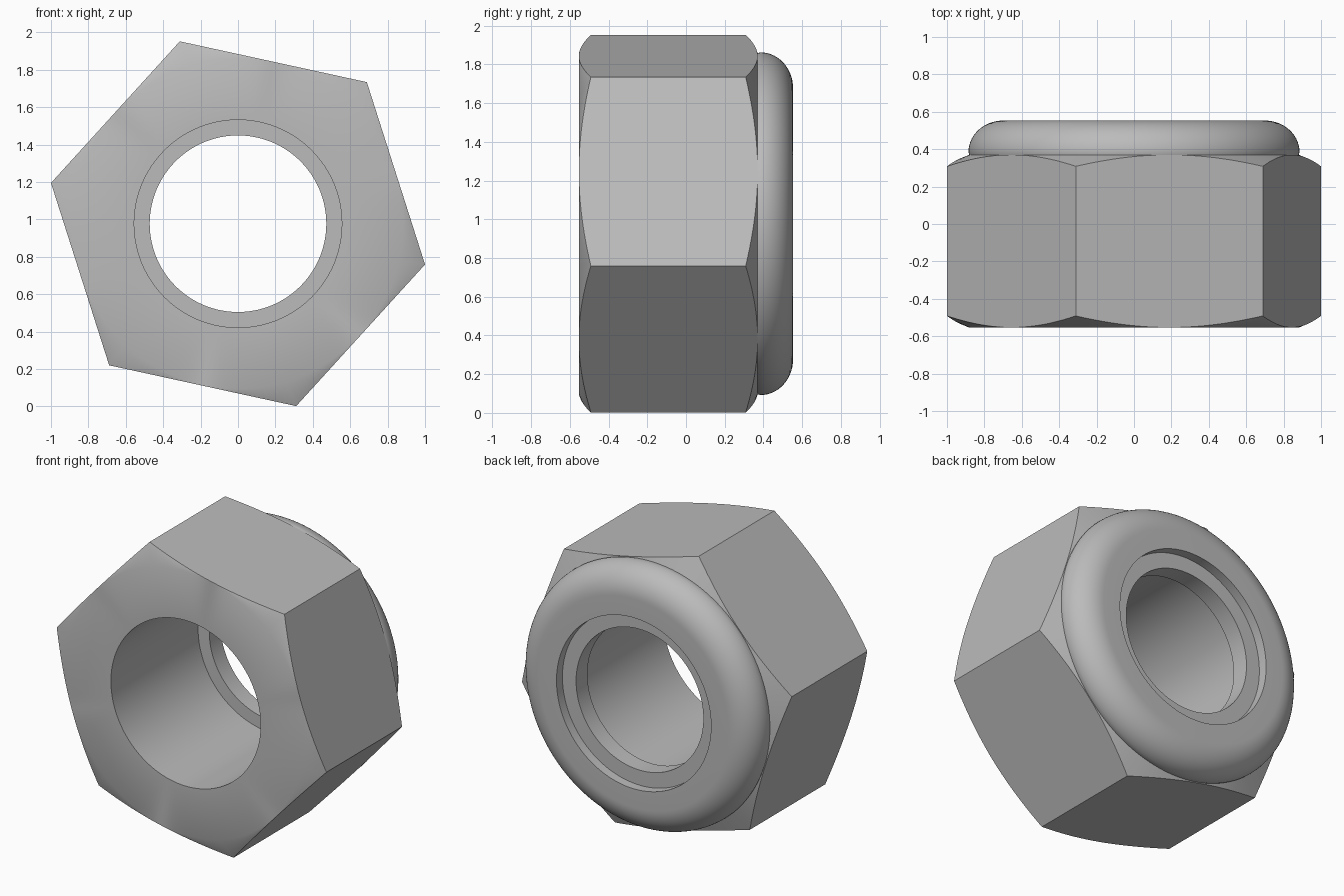
import bpy, bmesh, math

cube = bpy.data.objects.get("Cube")
if cube:
    bpy.data.objects.remove(cube, do_unlink=True)

CENTRE_Z = 0.977
CORNER = 1.0235                              # hexagon corner radius
FLAT = CORNER * math.cos(math.pi / 6)        # hexagon flat radius
TURN = math.radians(-12.3)                   # twist of the hexagon
SEGMENTS = 192
FRONT, SHOULDER, BACK = -0.553, 0.37, 0.553
CHAMFER = 0.45                               # chamfer slope
BORE, RECESS, INSERT = 0.555, 0.573, 0.472

steel = bpy.data.materials.new("steel_grey")
steel.use_nodes = True
colour = (0.5, 0.5, 0.5, 1)
steel.diffuse_color = colour
steel.node_tree.nodes["Principled BSDF"].inputs["Base Color"].default_value = colour


def circle(radius, y):
    return lambda a: (radius, y)


def hex_edge(y, direction):
    """Outline on the hexagon, pulled in towards its corners by a conical chamfer."""
    def point(a):
        r = FLAT / math.cos(a % (math.pi / 3) - math.pi / 6)
        return r, y + direction * (r - FLAT) * CHAMFER
    return point


def loft(name, sections):
    """Skin a row of closed rings around the y axis, in profile order."""
    bm = bmesh.new()
    rings = []
    for section in sections:
        ring = []
        for i in range(SEGMENTS):
            a = math.tau * i / SEGMENTS
            r, y = section(a)
            ring.append(bm.verts.new((r * math.cos(a + TURN), y,
                                      CENTRE_Z + r * math.sin(a + TURN))))
        rings.append(ring)
    for lower, upper in zip(rings, rings[1:]):
        for i in range(SEGMENTS):
            j = (i + 1) % SEGMENTS
            bm.faces.new((lower[i], upper[i], upper[j], lower[j]))
    mesh = bpy.data.meshes.new(name)
    bm.to_mesh(mesh)
    bm.free()
    mesh.materials.append(steel)
    obj = bpy.data.objects.new(name, mesh)
    bpy.context.collection.objects.link(obj)
    bpy.ops.object.select_all(action='DESELECT')
    obj.select_set(True)
    bpy.context.view_layer.objects.active = obj
    bpy.ops.object.shade_smooth_by_angle(angle=math.radians(30))
    return obj


# Hexagonal body with chamfered ends and a straight bore
loft("hex_body", [
    circle(BORE, SHOULDER), circle(BORE, FRONT), circle(FLAT - 0.003, FRONT),
    hex_edge(FRONT, 1), hex_edge(SHOULDER, -1), circle(FLAT - 0.005, SHOULDER)])

# Rounded collar on the back, ending in the recess wall
STEPS = 14
arc = []
for k in range(STEPS + 1):
    t = math.pi / 2 * k / STEPS
    arc.append(circle(0.70 + 0.185 * math.cos(t), 0.385 + (BACK - 0.385) * math.sin(t)))
loft("collar", [circle(FLAT - 0.005, SHOULDER)] + arc
     + [circle(RECESS, BACK), circle(RECESS, 0.49)])

# Locking ring seated inside the collar
loft("locking_insert", [
    circle(RECESS, 0.49), circle(INSERT, 0.49),
    circle(INSERT, SHOULDER), circle(BORE, SHOULDER)])
